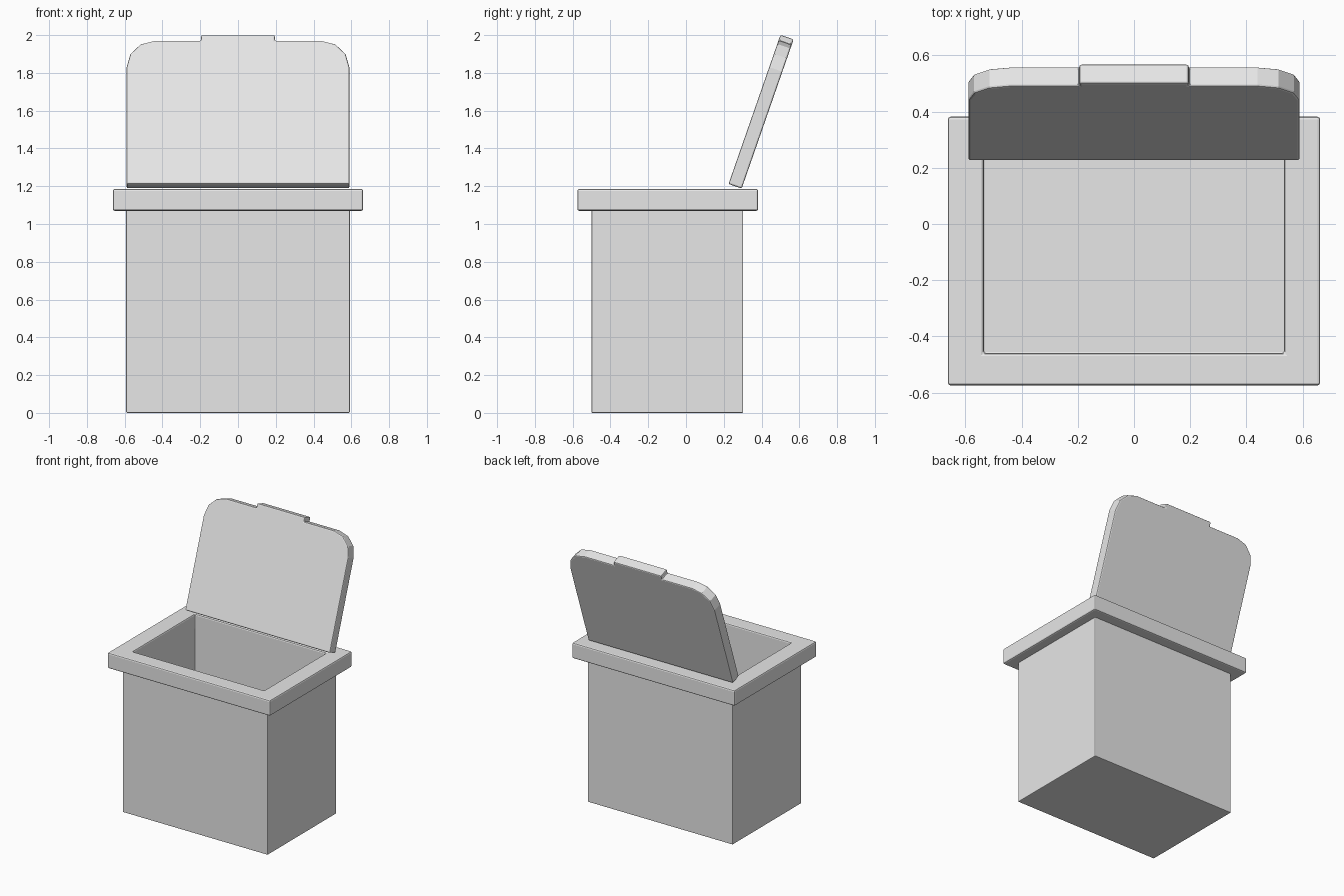
import bpy, bmesh, math

cube = bpy.data.objects.get("Cube")
if cube:
    bpy.data.objects.remove(cube, do_unlink=True)

grey = bpy.data.materials.new("light_grey")
grey.use_nodes = True
grey.diffuse_color = (0.8, 0.8, 0.8, 1)
grey.node_tree.nodes["Principled BSDF"].inputs["Base Color"].default_value = (0.8, 0.8, 0.8, 1)


def finish(name, bm, bevel):
    bmesh.ops.recalc_face_normals(bm, faces=bm.faces)
    mesh = bpy.data.meshes.new(name)
    bm.to_mesh(mesh)
    bm.free()
    mesh.materials.append(grey)
    obj = bpy.data.objects.new(name, mesh)
    bpy.context.collection.objects.link(obj)
    mod = obj.modifiers.new("edge_bevel", 'BEVEL')
    mod.width = bevel
    mod.segments = 2
    mod.limit_method = 'ANGLE'
    mod.angle_limit = math.radians(40)
    return obj


def rect_shell(name, loops, closed, bevel):
    """Join rectangles (half x, front y, back y, z) into a shell."""
    bm = bmesh.new()
    rings = [[bm.verts.new(p) for p in ((-x, f, z), (x, f, z), (x, b, z), (-x, b, z))]
             for x, f, b, z in loops]
    pairs = list(zip(rings, rings[1:]))
    if closed:
        pairs.append((rings[-1], rings[0]))
    else:
        bm.faces.new(rings[0])
        bm.faces.new(rings[-1])
    for lo, hi in pairs:
        for i in range(4):
            j = (i + 1) % 4
            bm.faces.new((lo[i], lo[j], hi[j], hi[i]))
    return finish(name, bm, bevel)


# Hollow bin body
outer = (0.592, -0.5, 0.302)
inner = (0.535, -0.46, 0.262)
rect_shell("bin_body", [(*outer, 0), (*outer, 1.1), (*inner, 1.1), (*inner, 0.055)], False, 0.005)

# Overhanging rim around the opening
lip = (0.663, -0.575, 0.382)
rect_shell("bin_rim", [(*lip, 1.07), (*lip, 1.185), (*inner, 1.185), (*inner, 1.07)], True, 0.01)

# Open lid: rounded top corners and a finger tab, leaning back
half, top, radius, thick = 0.59, 0.805, 0.15, 0.074
right = [(half, 0)]
for i in range(4):
    a = math.radians(30 * i)
    right.append((half - radius + radius * math.cos(a), top - radius + radius * math.sin(a)))
right += [(0.195, top), (0.195, 0.836)]
outline = right + [(-x, z) for x, z in reversed(right)]
bm = bmesh.new()
face = bm.faces.new([bm.verts.new((x, 0, z)) for x, z in outline])
ext = bmesh.ops.extrude_face_region(bm, geom=[face])
moved = [g for g in ext["geom"] if isinstance(g, bmesh.types.BMVert)]
bmesh.ops.translate(bm, verts=moved, vec=(0, thick, 0))
lid = finish("lid", bm, 0.008)
lid.location = (0, 0.225, 1.212)
lid.rotation_euler.x = math.radians(-19.2)
